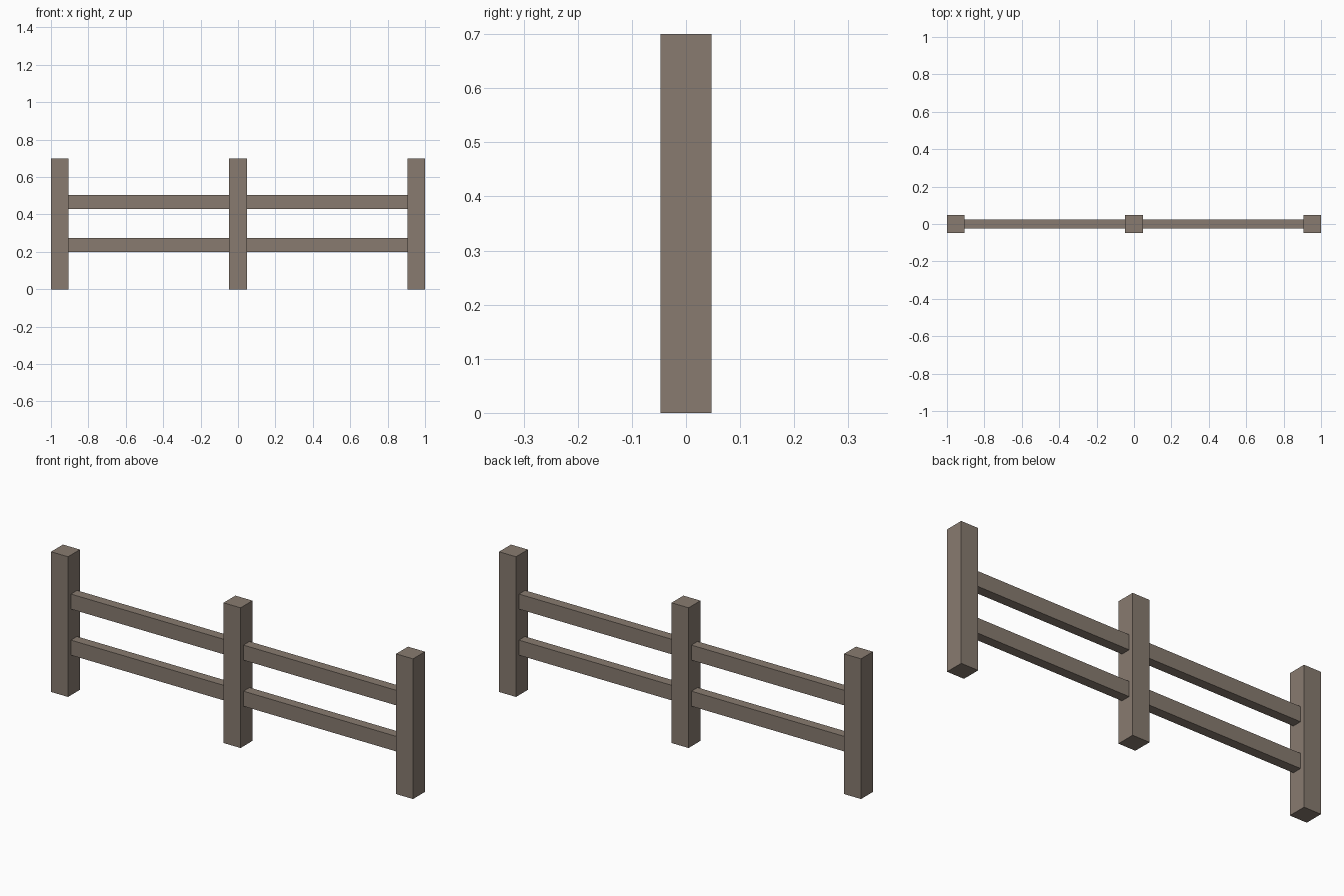
import bpy

if "Cube" in bpy.data.objects:
    bpy.data.objects.remove(bpy.data.objects["Cube"])

# Weathered wood, one colour for the whole fence
wood = bpy.data.materials.new("weathered_wood")
wood.diffuse_color = (0.246, 0.198, 0.162, 1)
wood.use_nodes = True
wood.node_tree.nodes["Principled BSDF"].inputs["Base Color"].default_value = wood.diffuse_color


def box(name, x0, x1, half_depth, z0, z1):
    bpy.ops.mesh.primitive_cube_add(size=1, location=((x0 + x1) / 2, 0, (z0 + z1) / 2))
    ob = bpy.context.object
    ob.name = name
    ob.scale = (x1 - x0, 2 * half_depth, z1 - z0)
    bpy.ops.object.transform_apply(location=False, rotation=False, scale=True)
    ob.data.materials.append(wood)


HALF = 0.047          # half the post width
HEIGHT = 0.70
centres = {"left": -1 + HALF, "middle": 0, "right": 1 - HALF}

# Three square posts
for side, x in centres.items():
    box(side + "_post", x - HALF, x + HALF, HALF, 0, HEIGHT)

# Two rails in each bay, spanning between the post faces
for side, a, b in (("left", "left", "middle"), ("right", "middle", "right")):
    for level, z in (("lower", 0.20), ("upper", 0.43)):
        box(f"{side}_{level}_rail", centres[a] + HALF, centres[b] - HALF, 0.024, z, z + 0.075)
